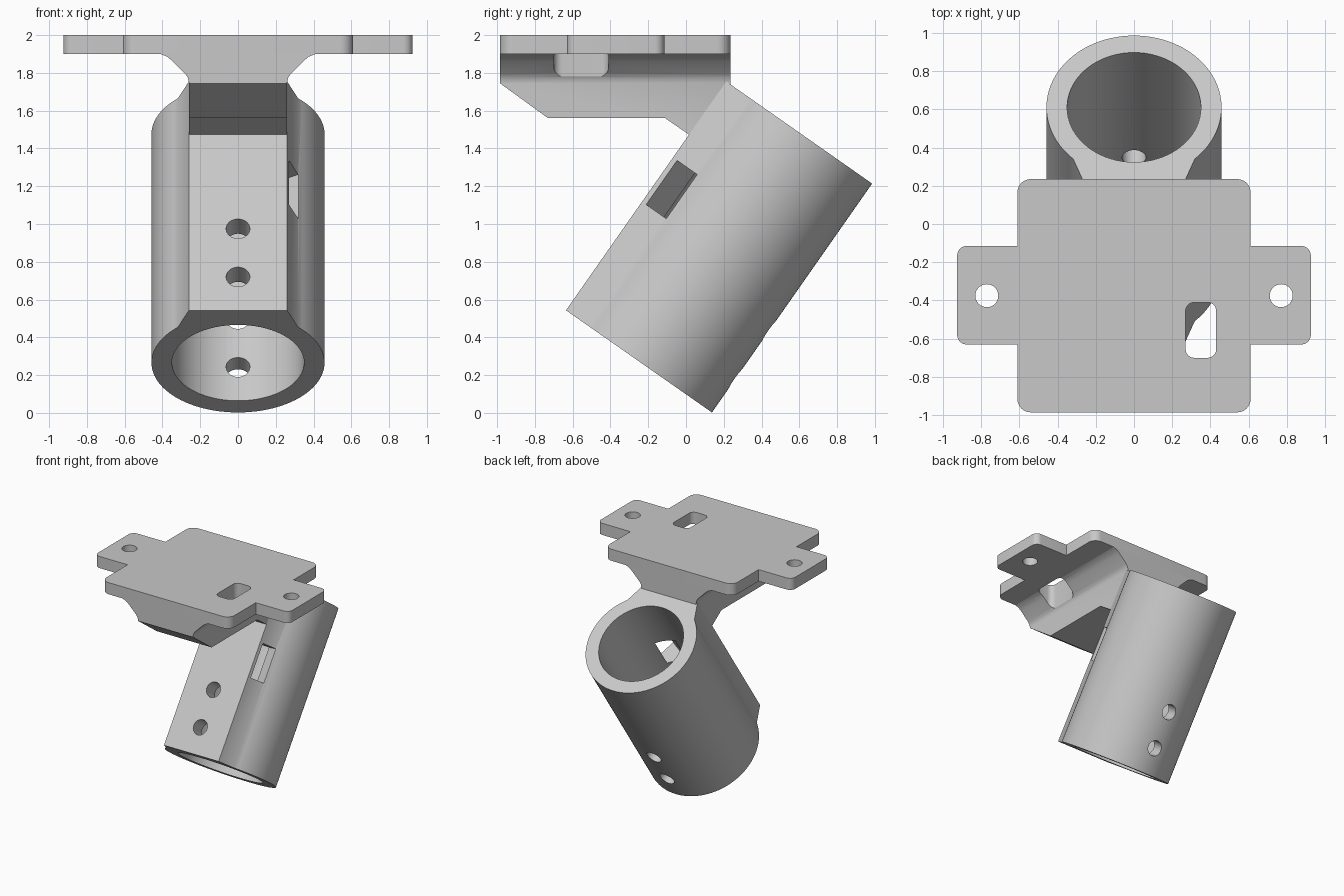
import bpy, bmesh
from math import radians, sin, cos, pi
from mathutils import Matrix, Vector

cube = bpy.data.objects.get("Cube")
if cube:
    bpy.data.objects.remove(cube, do_unlink=True)

grey = bpy.data.materials.new("plain grey")
grey.use_nodes = True
colour = (0.58, 0.58, 0.58, 1)
grey.diffuse_color = colour
grey.node_tree.nodes["Principled BSDF"].inputs["Base Color"].default_value = colour

# Frames: profile plane (first two axes) and extrusion direction (third)
FLAT = Matrix.Identity(4)
SIDE = Matrix(((0, 0, 1, 0), (1, 0, 0, 0), (0, 1, 0, 0), (0, 0, 0, 1)))
FRONT = Matrix.Rotation(radians(90), 4, 'X')
TUBE = Matrix.Translation((0, -0.238, 0.265)) @ Matrix.Rotation(radians(-35), 4, 'X')


def prism(name, points, start, end, frame=FLAT):
    """Extrude a 2D profile from start to end along the frame's third axis."""
    bm = bmesh.new()
    face = bm.faces.new([bm.verts.new((x, y, start)) for x, y in points])
    out = bmesh.ops.extrude_face_region(bm, geom=[face])
    verts = [g for g in out["geom"] if isinstance(g, bmesh.types.BMVert)]
    bmesh.ops.translate(bm, verts=verts, vec=(0, 0, end - start))
    bmesh.ops.transform(bm, matrix=frame, verts=bm.verts)
    bmesh.ops.recalc_face_normals(bm, faces=bm.faces)
    mesh = bpy.data.meshes.new(name)
    bm.to_mesh(mesh)
    bm.free()
    mesh.materials.append(grey)
    obj = bpy.data.objects.new(name, mesh)
    bpy.context.collection.objects.link(obj)
    return obj


def arc(r, a0=0, a1=2 * pi, n=48, centre=(0, 0)):
    return [(centre[0] + r * cos(a0 + (a1 - a0) * i / n),
             centre[1] + r * sin(a0 + (a1 - a0) * i / n)) for i in range(n + 1)]


def circle(r, centre=(0, 0), n=48):
    return arc(r, n=n, centre=centre)[:-1]


def rounded(corners, steps=8):
    """Outline of right-angled corners (x, y, radius) with fillets."""
    pts = []
    for i, (x, y, r) in enumerate(corners):
        p = Vector((x, y))
        if r == 0:
            pts.append(p)
            continue
        a = (Vector(corners[i - 1][:2]) - p).normalized()
        b = (Vector(corners[(i + 1) % len(corners)][:2]) - p).normalized()
        c = p + r * (a + b)
        for k in range(steps + 1):
            t = pi / 2 * k / steps
            pts.append(c - r * (b * cos(t) + a * sin(t)))
    return pts


def box(x0, x1, y0, y1, r=0):
    return rounded([(x0, y0, r), (x1, y0, r), (x1, y1, r), (x0, y1, r)])


def combine(obj, tools, operation='DIFFERENCE'):
    bpy.context.view_layer.objects.active = obj
    for tool in tools:
        tool.hide_render = True
        mod = obj.modifiers.new("cut", 'BOOLEAN')
        mod.operation, mod.object, mod.solver = operation, tool, 'EXACT'
        bpy.ops.object.modifier_apply(modifier=mod.name)


def discard(tools):
    for tool in tools:
        bpy.data.objects.remove(tool, do_unlink=True)


# Mounting plate with two ears
back, front, ear_back, ear_front = 0.235, -0.985, -0.115, -0.63
half = [(0.61, front, 0.07), (0.61, ear_front, 0), (0.925, ear_front, 0.05),
        (0.925, ear_back, 0.05), (0.61, ear_back, 0), (0.61, back, 0.07)]
outline = half + [(-x, y, r) for x, y, r in reversed(half)]
plate = prism("mounting_plate", rounded(outline), 1.9, 2.0)
screw_holes = [prism("screw_hole", circle(0.06, (s * 0.77, -0.375)), 1.8, 2.1) for s in (-1, 1)]
slot = prism("cable_slot", box(0.27, 0.43, -0.70, -0.41, 0.045), 1.6, 2.1)
combine(plate, screw_holes + [slot])

# Flared bracket: side profile crossed with front profile
bracket = prism("bracket", [(front, 1.9), (front, 1.745), (-0.73, 1.56), (-0.11, 1.56),
                            (0.016, 1.473), (0.213, 1.754), (back, 1.739), (back, 1.9)],
                -0.6, 0.6, SIDE)
flare = [(0.26, 1.4), (0.26, 1.75), (0.266, 1.775), (0.28, 1.795),
         (0.35, 1.865), (0.375, 1.886), (0.41, 1.9), (0.41, 1.95)]
flare_form = prism("flare_form", flare + [(-x, z) for x, z in reversed(flare)], -0.5, 1.2, FRONT)
combine(bracket, [flare_form], 'INTERSECT')
combine(bracket, [slot])

# Tilted tube with a flat front rib
length = 1.479
body = arc(0.458, radians(-46), radians(226), 72) + [(-0.26, -0.485), (0.26, -0.485)]
tube = prism("tube", body, 0, length, TUBE)
bore = prism("bore", circle(0.35, n=72), -0.1, length + 0.1, TUBE)
bolt_frame = TUBE @ FRONT
bolts = [prism("bolt_hole", circle(0.063, (0, u), 32), -0.7, 0.7, bolt_frame) for u in (0.216, 0.527)]
# Slanted side window into the bore
window_frame = TUBE @ Matrix.Rotation(radians(-30), 4, 'Z')
window = prism("window", box(0.15, 0.7, -0.262, -0.125), 0.702, 0.987, window_frame)
combine(tube, [bore, window] + bolts)

discard(screw_holes + bolts + [slot, flare_form, bore, window])

# Smooth curved walls, crisp edges
bpy.ops.object.select_all(action='DESELECT')
for part in (plate, bracket, tube):
    part.select_set(True)
bpy.context.view_layer.objects.active = tube
bpy.ops.object.shade_smooth_by_angle(angle=radians(30))
